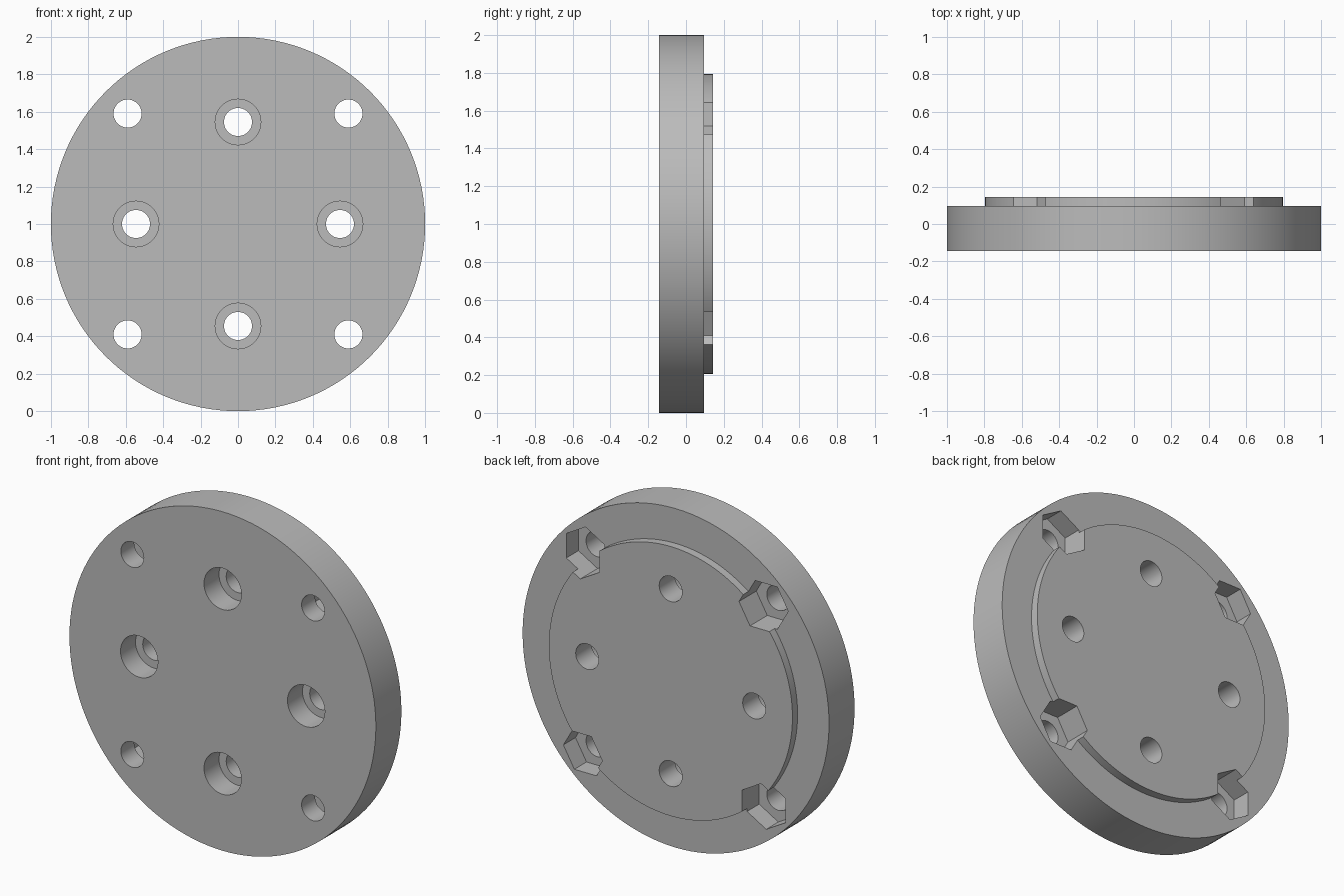
import bpy, bmesh
from math import sin, cos, pi, radians

cube = bpy.data.objects.get("Cube")
if cube:
    bpy.data.objects.remove(cube, do_unlink=True)

FRONT, BACK, BOSS_TOP = -0.143, 0.095, 0.143
CENTRE_Z = 1.0
BEYOND = 0.3

grey = bpy.data.materials.new("plain grey")
grey.use_nodes = True
colour = (0.5, 0.5, 0.5, 1)
grey.diffuse_color = colour
grey.node_tree.nodes["Principled BSDF"].inputs["Base Color"].default_value = colour


def make_object(name, bm):
    bmesh.ops.recalc_face_normals(bm, faces=bm.faces)
    mesh = bpy.data.meshes.new(name)
    bm.to_mesh(mesh)
    bm.free()
    mesh.materials.append(grey)
    obj = bpy.data.objects.new(name, mesh)
    bpy.context.collection.objects.link(obj)
    return obj


def ring(bm, x, z, radius, y, sides, turn=0.0):
    return [bm.verts.new((x + radius * cos(turn + 2 * pi * i / sides), y,
                          z + radius * sin(turn + 2 * pi * i / sides)))
            for i in range(sides)]


def stack(bm, rings):
    """Close a series of rings into a solid."""
    for a, b in zip(rings, rings[1:]):
        for i in range(len(a)):
            j = (i + 1) % len(a)
            bm.faces.new((a[i], a[j], b[j], b[i]))
    bm.faces.new(rings[0])
    bm.faces.new(rings[-1])


def polar_cutter(name, distance, start, radius, y0, y1, sides, turn=0.0):
    """Four prisms spaced a quarter turn apart around the plate axis."""
    bm = bmesh.new()
    for k in range(4):
        a = start + k * pi / 2
        x, z = distance * cos(a), CENTRE_Z + distance * sin(a)
        stack(bm, [ring(bm, x, z, radius, y, sides, turn + k * pi / 2)
                   for y in (y0, y1)])
    cutter = make_object(name, bm)
    cutter.hide_render = True
    return cutter


# Round plate with a low raised boss on the back
bm = bmesh.new()
profile = [(1.0, FRONT), (1.0, BACK), (0.795, BACK), (0.795, BOSS_TOP)]
stack(bm, [ring(bm, 0, CENTRE_Z, r, y, 128) for r, y in profile])
plate = make_object("mounting_plate", bm)

# Bolt holes, front counterbores and hexagonal nut pockets in the back
inner, outer, diagonal = 0.545, 0.59 * 2 ** 0.5, pi / 4
cutters = [
    polar_cutter("inner_holes", inner, 0, 0.075, -BEYOND, BEYOND, 40),
    polar_cutter("outer_holes", outer, diagonal, 0.075, -BEYOND, BEYOND, 40),
    polar_cutter("counterbores", inner, 0, 0.122, -BEYOND, FRONT + 0.14, 48),
    polar_cutter("nut_pockets", outer, diagonal, 0.144, -0.018, BEYOND, 6,
                 radians(30)),
]

bpy.ops.object.select_all(action="DESELECT")
plate.select_set(True)
bpy.context.view_layer.objects.active = plate
for cutter in cutters:
    cut = plate.modifiers.new(cutter.name, "BOOLEAN")
    cut.operation = "DIFFERENCE"
    cut.solver = "EXACT"
    cut.object = cutter
    bpy.ops.object.modifier_apply(modifier=cut.name)
    bpy.data.objects.remove(cutter, do_unlink=True)

bpy.ops.object.shade_smooth_by_angle(angle=radians(30))
